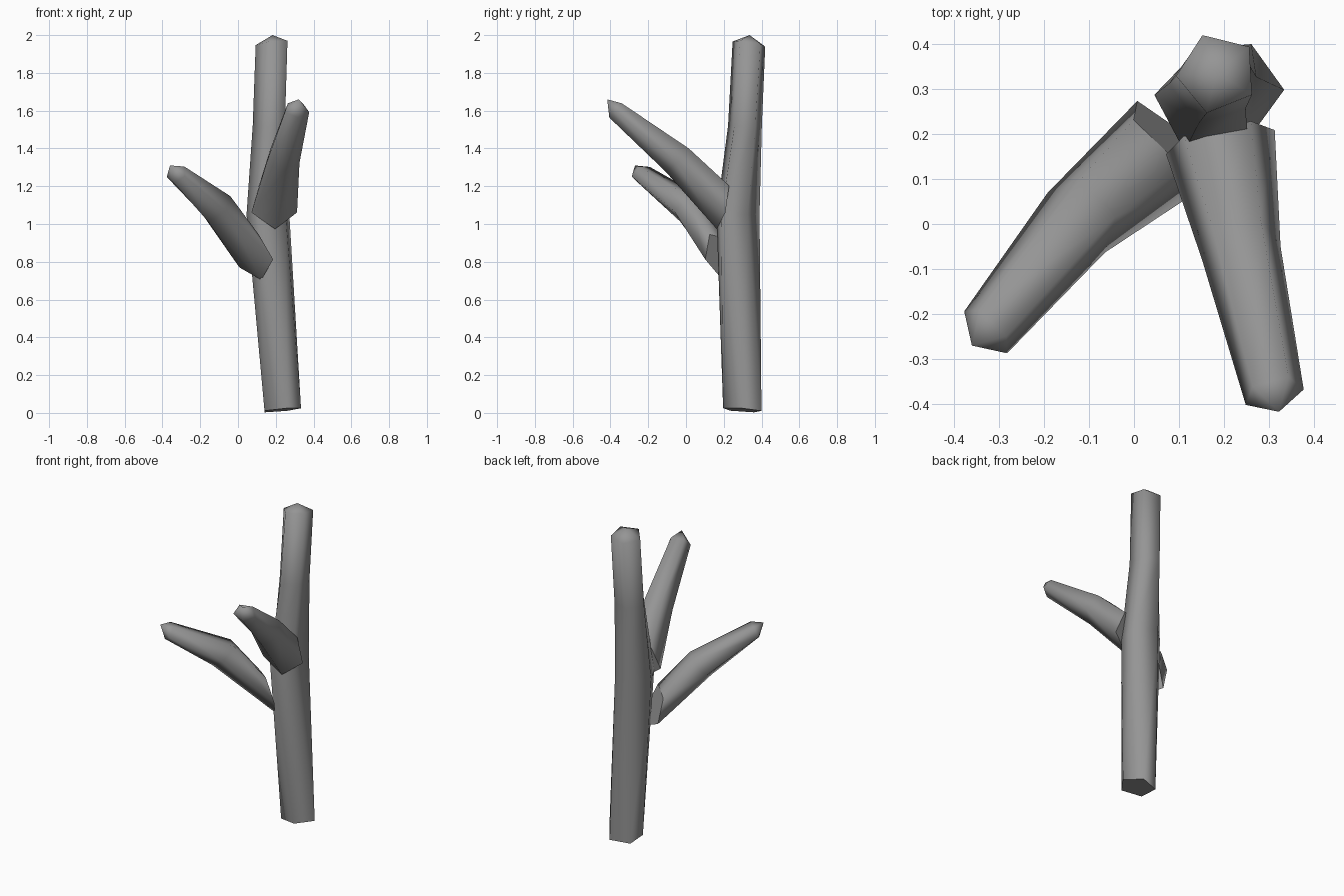
import bpy, bmesh
from math import cos, sin, radians
from mathutils import Vector

if "Cube" in bpy.data.objects:
    bpy.data.objects.remove(bpy.data.objects["Cube"])

# Dark grey bark
bark = bpy.data.materials.new("bark")
bark.diffuse_color = (0.3, 0.3, 0.3, 1)
bark.use_nodes = True
bark.node_tree.nodes["Principled BSDF"].inputs["Base Color"].default_value = bark.diffuse_color


def limb(name, rings, ref, tip, sides=5):
    """Loft five-sided rings: (centre, normal, radius, phase in degrees, squash)."""
    bm = bmesh.new()
    loops = []
    for centre, normal, r, phase, squash in rings:
        n = Vector(normal).normalized()
        side = Vector(ref).cross(n).normalized()
        up = n.cross(side)
        loop = []
        for i in range(sides):
            a = radians(phase + i * 360 / sides)
            loop.append(bm.verts.new(Vector(centre) + side * (r * cos(a)) + up * (r * squash * sin(a))))
        loops.append(loop)
    for low, high in zip(loops, loops[1:]):
        for i in range(sides):
            j = (i + 1) % sides
            bm.faces.new((low[i], low[j], high[j], high[i]))
    base = bm.faces.new(loops[0][::-1])
    # Low pointed cap at the cut end
    apex = bm.verts.new(tip)
    for i in range(sides):
        bm.faces.new((loops[-1][i], loops[-1][(i + 1) % sides], apex))
    bmesh.ops.recalc_face_normals(bm, faces=bm.faces[:])
    for f in bm.faces:
        f.smooth = True
    # Crisp edge around the flat base
    for e in base.edges:
        e.smooth = False
    mesh = bpy.data.meshes.new(name)
    bm.to_mesh(mesh)
    bm.free()
    mesh.materials.append(bark)
    obj = bpy.data.objects.new(name, mesh)
    bpy.context.collection.objects.link(obj)
    return obj


# Trunk, slightly leaning and twisted, thickest at the fork
limb("trunk", [
    ((0.227, 0.298, 0.015), (-0.09, 0.07, 1), 0.107, 0, 1),
    ((0.165, 0.270, 1.05), (0, 0, 1), 0.121, -44, 1),
    ((0.172, 0.312, 1.52), (0, 0, 1), 0.094, -36, 1),
    ((0.185, 0.335, 1.955), (-0.1, 0.15, 1), 0.092, -32, 1),
], (0, 1, 0), (0.183, 0.337, 2.0))

# Lower branch, reaching left and forward
limb("lower_branch", [
    ((0.085, 0.185, 0.83), (-0.66, -0.75, -0.25), 0.132, 280, 1),
    ((-0.115, 0.018, 1.085), (-0.60, -0.50, 0.70), 0.097, 276, 1),
    ((-0.325, -0.235, 1.265), (-0.65, -0.65, 0.45), 0.070, 272, 0.75),
], (0, 0, 1), (-0.36, -0.27, 1.31))

# Upper branch, reaching forward
limb("upper_branch", [
    ((0.19, 0.19, 1.10), (0.2, -0.9, 0.2), 0.130, 270, 1),
    ((0.235, -0.045, 1.345), (0.12, -0.72, 0.68), 0.093, 270, 1),
    ((0.31, -0.375, 1.605), (0.2, -0.75, 0.6), 0.070, 270, 0.75),
], (0, 0, 1), (0.322, -0.417, 1.66))
